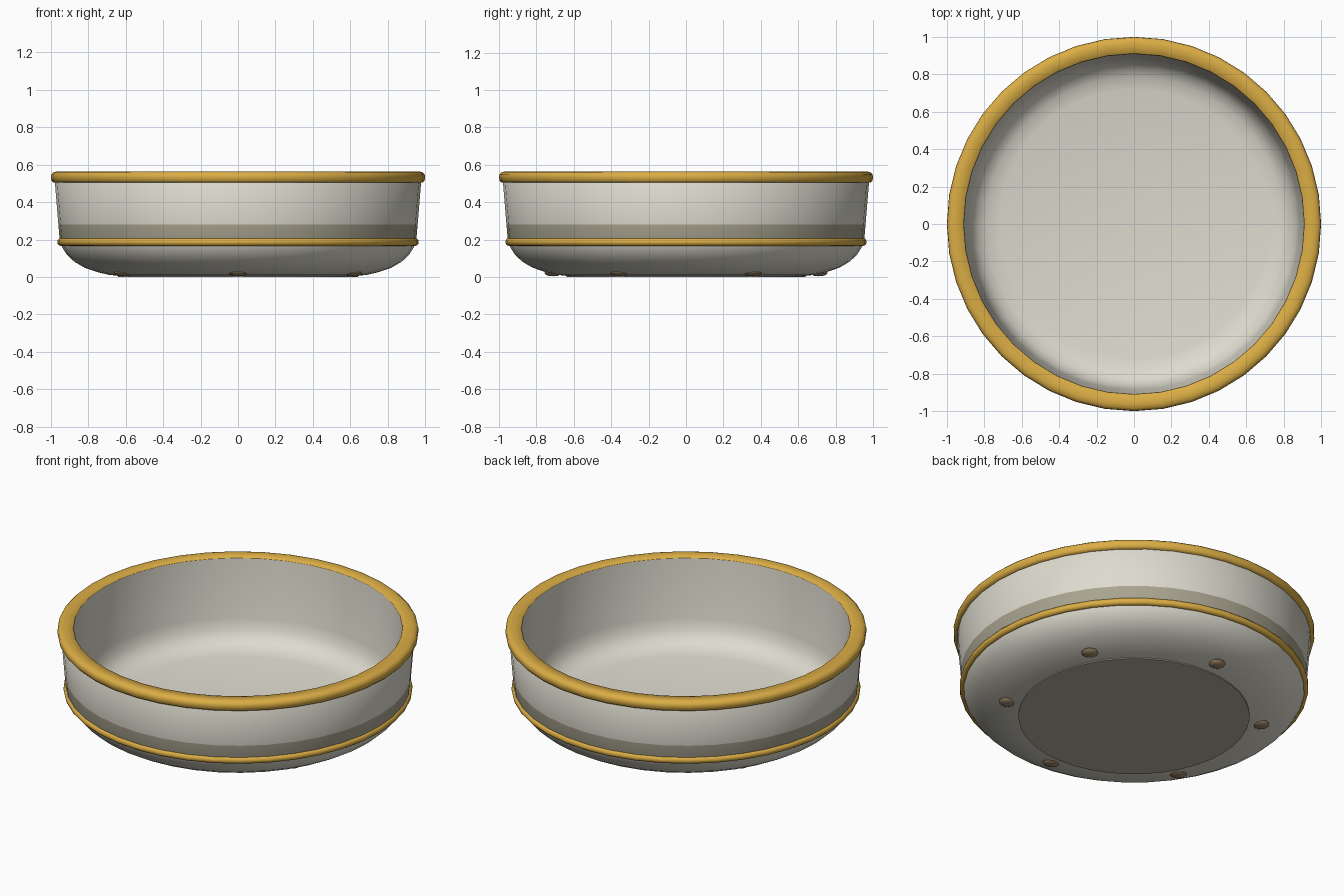
import bpy, bmesh, math
from mathutils import Matrix

SEGMENTS = 40

if "Cube" in bpy.data.objects:
    bpy.data.objects.remove(bpy.data.objects["Cube"], do_unlink=True)


def make_material(name, srgb):
    color = [((c + 0.055) / 1.055) ** 2.4 for c in srgb] + [1.0]
    mat = bpy.data.materials.new(name)
    mat.use_nodes = True
    mat.diffuse_color = color
    bsdf = next(n for n in mat.node_tree.nodes if n.type == "BSDF_PRINCIPLED")
    bsdf.inputs["Base Color"].default_value = color
    bsdf.inputs["Roughness"].default_value = 0.6
    return mat


cream = make_material("cream_glaze", (0.87, 0.86, 0.81))
stripe = make_material("greige_stripe", (0.66, 0.645, 0.565))
gold = make_material("gold_trim", (0.86, 0.68, 0.27))
clay = make_material("base_clay", (0.72, 0.69, 0.62))
brown = make_material("brown_feet", (0.62, 0.53, 0.41))


def finish(name, bm, materials, angle):
    bmesh.ops.recalc_face_normals(bm, faces=bm.faces)
    mesh = bpy.data.meshes.new(name)
    bm.to_mesh(mesh)
    bm.free()
    for mat in materials:
        mesh.materials.append(mat)
    obj = bpy.data.objects.new(name, mesh)
    bpy.context.collection.objects.link(obj)
    bpy.ops.object.select_all(action="DESELECT")
    obj.select_set(True)
    bpy.context.view_layer.objects.active = obj
    bpy.ops.object.shade_smooth_by_angle(angle=math.radians(angle))
    return obj


def lathe(profile):
    """Revolve a profile of (radius, height) points around the z axis."""
    bm = bmesh.new()
    verts = [bm.verts.new((r, 0, z)) for r, z in profile]
    edges = [bm.edges.new(pair) for pair in zip(verts, verts[1:])]
    bmesh.ops.spin(bm, geom=verts + edges, cent=(0, 0, 0), axis=(0, 0, 1),
                   angle=math.tau, steps=SEGMENTS, use_merge=False)
    bmesh.ops.remove_doubles(bm, verts=bm.verts, dist=0.0005)
    return bm


# Dish body: outer underside and wall, then the inner wall and floor
bm = lathe([(0.62, 0.004), (0.69, 0.012), (0.75, 0.026), (0.82, 0.05),
            (0.875, 0.082), (0.915, 0.12), (0.94, 0.16), (0.953, 0.2),
            (0.96, 0.28), (0.979, 0.51), (0.955, 0.545), (0.91, 0.555),
            (0.885, 0.2), (0.87, 0.135), (0.838, 0.088), (0.79, 0.06),
            (0.72, 0.045), (0, 0.03)])
for face in bm.faces:
    center = face.calc_center_median()
    outer = center.xy.length > 0.94
    if outer and 0.2 < center.z < 0.28:
        face.material_index = 1
finish("dish_body", bm, [cream, stripe], 50)

# Flat unglazed base
finish("base_disc", lathe([(0, 0), (0.64, 0), (0.64, 0.008), (0, 0.008)]), [clay], 30)

# Gold rim with a flat top and rounded outer edge
rim = [(0.91, 0.555), (0.915, 0.562), (0.965, 0.565), (0.985, 0.561), (0.997, 0.55),
       (1.0, 0.535), (0.997, 0.516), (0.988, 0.506), (0.965, 0.502)]
finish("rim_ring", lathe(rim + rim[:1]), [gold], 60)

# Slim gold ring at the waist
waist = [(0.945 + 0.021 * math.cos(math.tau * i / 12),
          0.187 + 0.021 * math.sin(math.tau * i / 12)) for i in range(13)]
finish("waist_ring", lathe(waist), [gold], 60)

# Six small feet around the base
for i in range(6):
    angle = math.radians(30 + 60 * i)
    bm = bmesh.new()
    place = Matrix.Rotation(angle, 4, "Z") @ Matrix.Translation((0.71, 0, 0.022))
    place = place @ Matrix.Diagonal((0.05, 0.05, 0.018, 1))
    bmesh.ops.create_uvsphere(bm, u_segments=10, v_segments=6, radius=1, matrix=place)
    finish(f"foot_{i + 1}", bm, [brown], 60)
